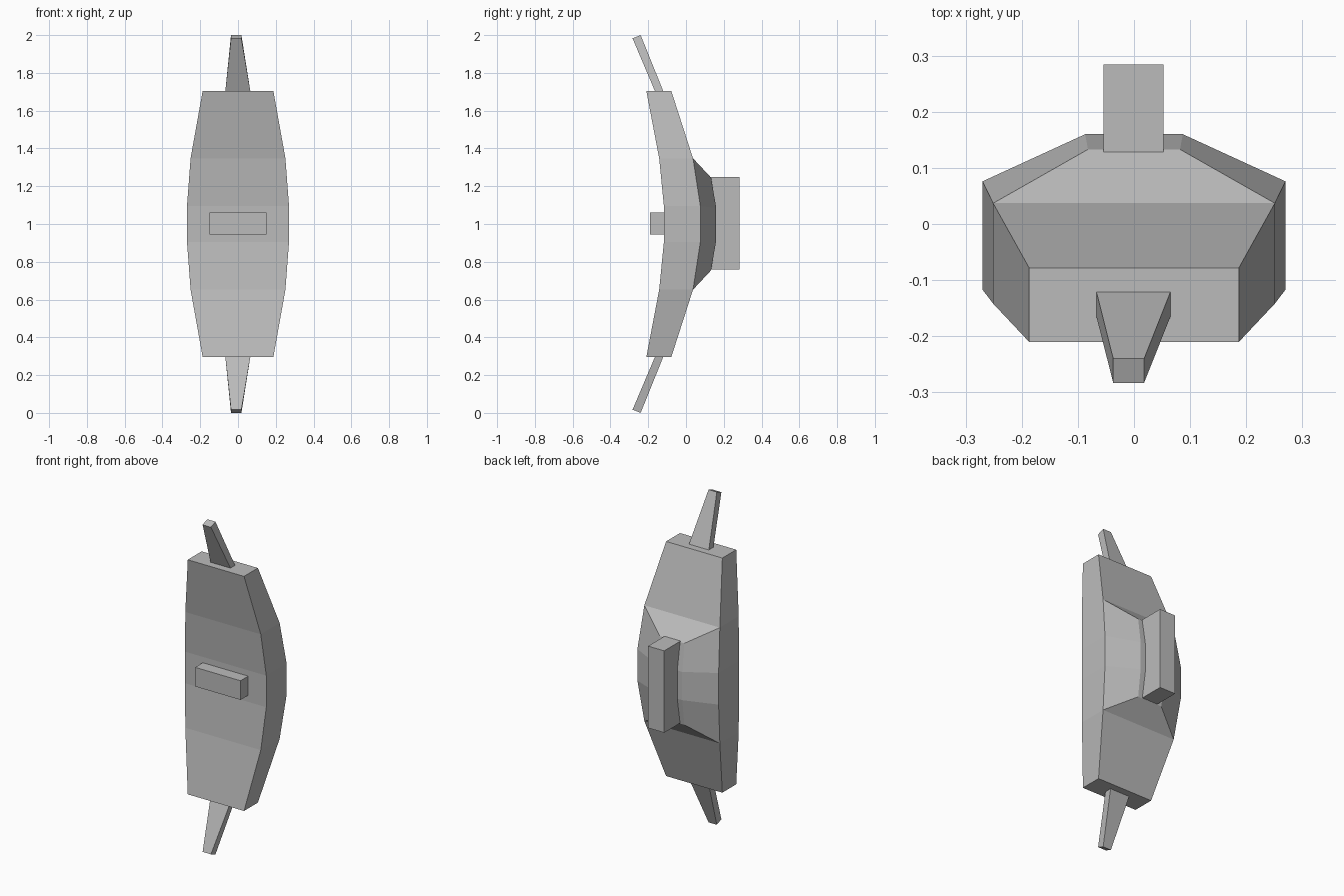
import bpy
import bmesh

if "Cube" in bpy.data.objects:
    bpy.data.objects.remove(bpy.data.objects["Cube"], do_unlink=True)

GREY = (0.5, 0.5, 0.5, 1)
grey = bpy.data.materials.new("light_grey")
grey.use_nodes = True
grey.diffuse_color = GREY
grey.node_tree.nodes["Principled BSDF"].inputs["Base Color"].default_value = GREY


def loft(name, rings, skip=lambda ring, side: False):
    """Join four-cornered rings into a flat-faced, capped solid."""
    bm = bmesh.new()
    rows = [[bm.verts.new(p) for p in ring] for ring in rings]
    for r, (low, high) in enumerate(zip(rows, rows[1:])):
        for s in range(4):
            if not skip(r, s):
                t = (s + 1) % 4
                bm.faces.new((low[s], low[t], high[t], high[s]))
    bm.faces.new(rows[0][::-1])
    bm.faces.new(rows[-1])
    bmesh.ops.recalc_face_normals(bm, faces=bm.faces)
    mesh = bpy.data.meshes.new(name)
    bm.to_mesh(mesh)
    bm.free()
    mesh.materials.append(grey)
    obj = bpy.data.objects.new(name, mesh)
    bpy.context.collection.objects.link(obj)
    return obj


def box(name, x, y, z):
    return loft(name, [[(x[0], y[0], h), (x[1], y[0], h),
                        (x[1], y[1], h), (x[0], y[1], h)] for h in z])


def mirrored(half):
    """Complete a lower-half profile, whose first entry is z, about z = 1."""
    return half + [(2 - p[0], *p[1:]) for p in reversed(half)]


# Curved shield body: z, half width, front y, back y
profile = mirrored([(0.295, 0.187, -0.21, -0.078),
                    (0.652, 0.251, -0.142, 0.037),
                    (0.905, 0.27, -0.117, 0.076)])
loft("shield_body",
     [[(-w, f, z), (w, f, z), (w, b, z), (-w, b, z)] for z, w, f, b in profile],
     skip=lambda r, s: s == 2 and 0 < r < 4)

# Faceted hump on the back, growing out of the body edges
ridge = mirrored([(0.755, 0.082, 0.133), (0.915, 0.087, 0.16)])
loft("back_hump",
     [[(-w, b, z), (w, b, z), (rw, rb, rz), (-rw, rb, rz)]
      for (z, w, f, b), (rz, rw, rb) in zip(profile[1:5], ridge)],
     skip=lambda r, s: s == 0)

# Rear grip block and front bar
box("rear_block", (-0.054, 0.053), (0.125, 0.284), (0.758, 1.25))
box("front_bar", (-0.152, 0.15), (-0.19, -0.11), (0.945, 1.06))

# Tapered prongs leaning forward at each end
for name, side in (("top_prong", 1), ("bottom_prong", -1)):
    loft(name, [[(x0, y0, 1 + side * z0), (x1, y0, 1 + side * z0),
                 (x1, y1, 1 + side * z1), (x0, y1, 1 + side * z1)]
                for x0, x1, y0, z0, y1, z1 in (
                    (-0.067, 0.065, -0.165, 0.705, -0.121, 0.705),
                    (-0.037, 0.018, -0.283, 0.983, -0.24, 1.0))])
